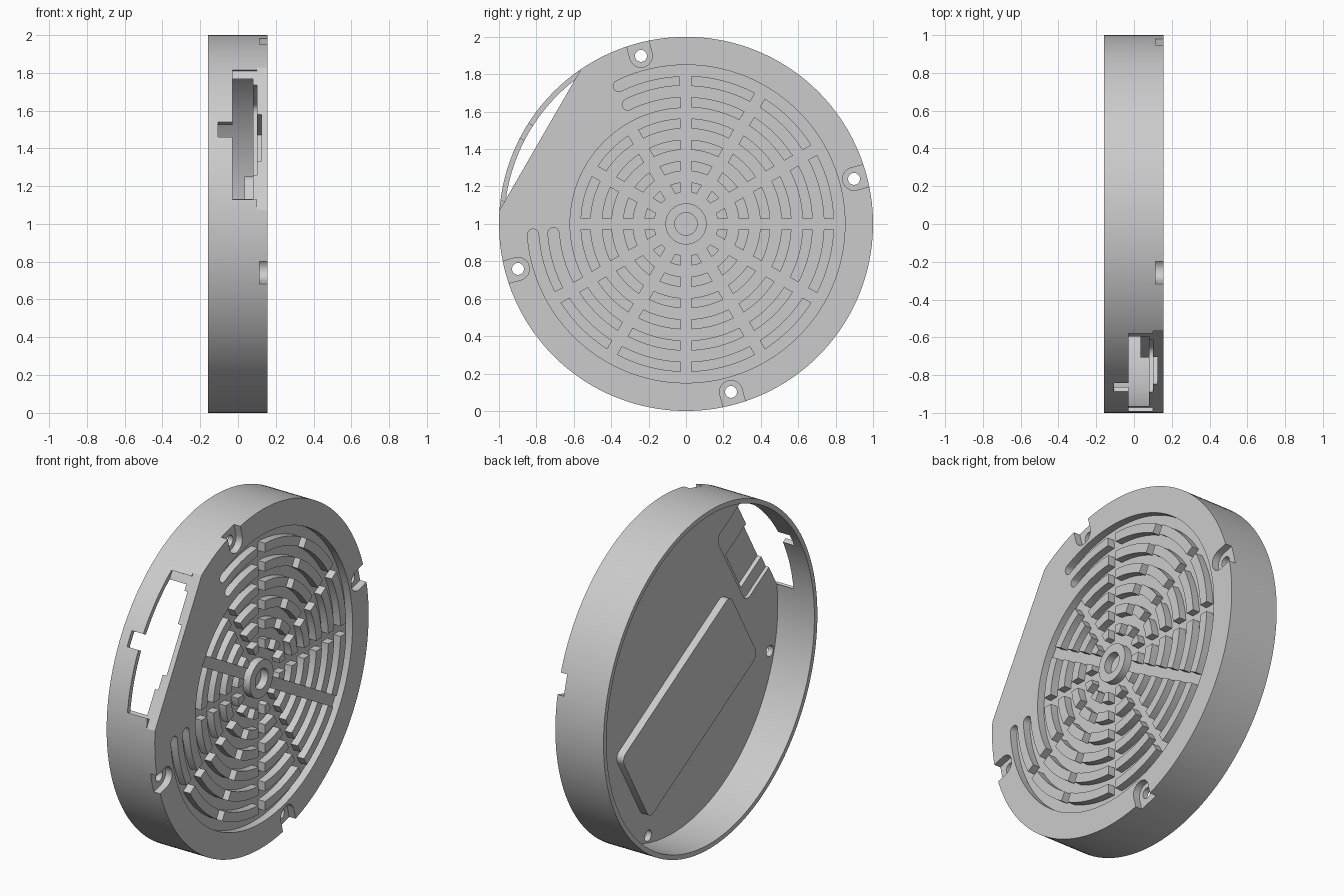
import bpy, bmesh
from math import sin, cos, asin, radians, pi

cube = bpy.data.objects.get("Cube")
if cube:
    bpy.data.objects.remove(cube)

GREY = (0.6, 0.6, 0.6, 1)
mat = bpy.data.materials.new("grey_plastic")
mat.use_nodes = True
mat.diffuse_color = GREY
mat.node_tree.nodes["Principled BSDF"].inputs["Base Color"].default_value = GREY

# Depths along the disc axis (x)
BACK, FLOOR, RECESS, FACE = -0.16, 0.08, 0.11, 0.155
SEG = 160
TILT = radians(150)      # direction of the flat side


def polar(r, a):
    return (r * cos(a), r * sin(a))


def arc(r, a0, a1, n, centre=(0, 0)):
    pts = [polar(r, a0 + (a1 - a0) * i / n) for i in range(n + 1)]
    return [(centre[0] + p[0], centre[1] + p[1]) for p in pts]


def circle(r, centre=(0, 0), n=SEG):
    return arc(r, 0, 2 * pi, n, centre)[:-1]


def tilted(n, t):
    """Point n outward along the flat side's normal, t downward along it."""
    return (n * cos(TILT) - t * sin(TILT), n * sin(TILT) + t * cos(TILT))


def tilted_box(n0, n1, t0, t1, r=0.0):
    if not r:
        return [tilted(n, t) for n, t in ((n0, t0), (n1, t0), (n1, t1), (n0, t1))]
    out = []
    corners = ((n1 - r, t1 - r), (n0 + r, t1 - r), (n0 + r, t0 + r), (n1 - r, t0 + r))
    for i, centre in enumerate(corners):
        out += [tilted(*p) for p in arc(r, i * pi / 2, (i + 1) * pi / 2, 6, centre)]
    return out


def prisms(name, outlines, x0, x1):
    """Object made of (y, z) outlines extruded along the axis."""
    bm = bmesh.new()
    for pts in outlines:
        face = bm.faces.new([bm.verts.new((x0, y, z + 1)) for y, z in pts])
        ext = bmesh.ops.extrude_face_region(bm, geom=[face])["geom"]
        moved = [v for v in ext if isinstance(v, bmesh.types.BMVert)]
        bmesh.ops.translate(bm, verts=moved, vec=(x1 - x0, 0, 0))
    bmesh.ops.recalc_face_normals(bm, faces=bm.faces)
    mesh = bpy.data.meshes.new(name)
    bm.to_mesh(mesh)
    bm.free()
    mesh.materials.append(mat)
    obj = bpy.data.objects.new(name, mesh)
    bpy.context.scene.collection.objects.link(obj)
    return obj


def activate(obj):
    bpy.ops.object.select_all(action="DESELECT")
    obj.select_set(True)
    bpy.context.view_layer.objects.active = obj


def cut(obj, outline, x0, x1):
    cutter = prisms("cutter", [outline], x0, x1)
    cutter.hide_render = True
    mod = obj.modifiers.new("cut", "BOOLEAN")
    mod.operation, mod.solver, mod.object = "DIFFERENCE", "EXACT", cutter
    activate(obj)
    bpy.ops.object.modifier_apply(modifier=mod.name)
    bpy.data.objects.remove(cutter)


def smooth(obj):
    activate(obj)
    bpy.ops.object.shade_smooth_by_angle(angle=radians(25))


# Housing: a shallow cup open at the back
housing = prisms("housing", [circle(1)], BACK, FACE)
cut(housing, circle(0.972), BACK - 0.1, FLOOR)

# Flat side of the plate, wall window and wall notch
cut(housing, tilted_box(0.9, 1.2, -0.6, 0.6), 0.1, 0.3)
cut(housing, tilted_box(0.9, 1.2, -0.416, 0.383), -0.03, 0.12)
cut(housing, tilted_box(0.93, 1.2, -0.045, 0.045), -0.105, 0.0)

# Stepped pockets on the inside of the plate, next to the window
cut(housing, tilted_box(0.65, 0.96, -0.33, 0.22, 0.05), 0.0, 0.1)
cut(housing, tilted_box(0.68, 1.0, -0.15, 0.135), 0.05, 0.125)

# Grille recess: round centre, wide outer sector, rounded groove ends
cut(housing, circle(0.62), RECESS, 0.3)
start, end = radians(207.5), radians(452.5)
cut(housing, arc(0.85, start, end, 96) + arc(0.6, end, start, 96), RECESS, 0.3)
for r0, r1 in ((0.79, 0.85), (0.68, 0.74)):
    mid, half = (r0 + r1) / 2, (r1 - r0) / 2
    for a0, a1 in ((radians(86), radians(116)), (radians(214), radians(184))):
        s = 1 if a1 > a0 else -1
        cap = arc(half, a1, a1 + s * pi, 8, polar(mid, a1))
        cut(housing, arc(r1, a0, a1, 12) + cap[1:-1] + arc(r0, a1, a0, 12), RECESS, 0.3)

# Four screw seats, open at the rim, each with a through hole
for i in range(4):
    a = radians(15 + 90 * i)
    c = polar(0.93, a)
    out = polar(0.3, a)
    seat = arc(0.061, a + pi / 2, a + 3 * pi / 2, 16, c)
    seat += [(p[0] + out[0], p[1] + out[1]) for p in (seat[-1], seat[0])]
    cut(housing, seat, 0.113, 0.3)
    cut(housing, circle(0.032, c, 24), 0.0, 0.3)
smooth(housing)

# Grille bars: six rings broken by twelve parallel-sided gaps
GAP = 0.03
bars = []
for row in range(6):
    r0 = 0.17 + row * 0.1135
    r1 = r0 + 0.054
    for k in range(12):
        if row > 3 and 3 <= k <= 6:
            continue
        a, b = radians(30 * k), radians(30 * k + 30)
        g0, g1 = asin(GAP / r0), asin(GAP / r1)
        bars.append(arc(r1, a + g1, b - g1, 8) + arc(r0, b - g0, a + g0, 8))
smooth(prisms("grille_bars", bars, RECESS - 0.005, FACE))

# Central hub with a round dimple
hub = prisms("hub", [circle(0.11, n=48)], RECESS - 0.005, FACE)
cut(hub, circle(0.06, n=48), RECESS, 0.3)
smooth(hub)

# Raised rounded pad on the inside floor
smooth(prisms("inner_pad", [tilted_box(-0.635, 0.535, 0.0, 0.52, 0.045)], 0.035, FLOOR + 0.005))
